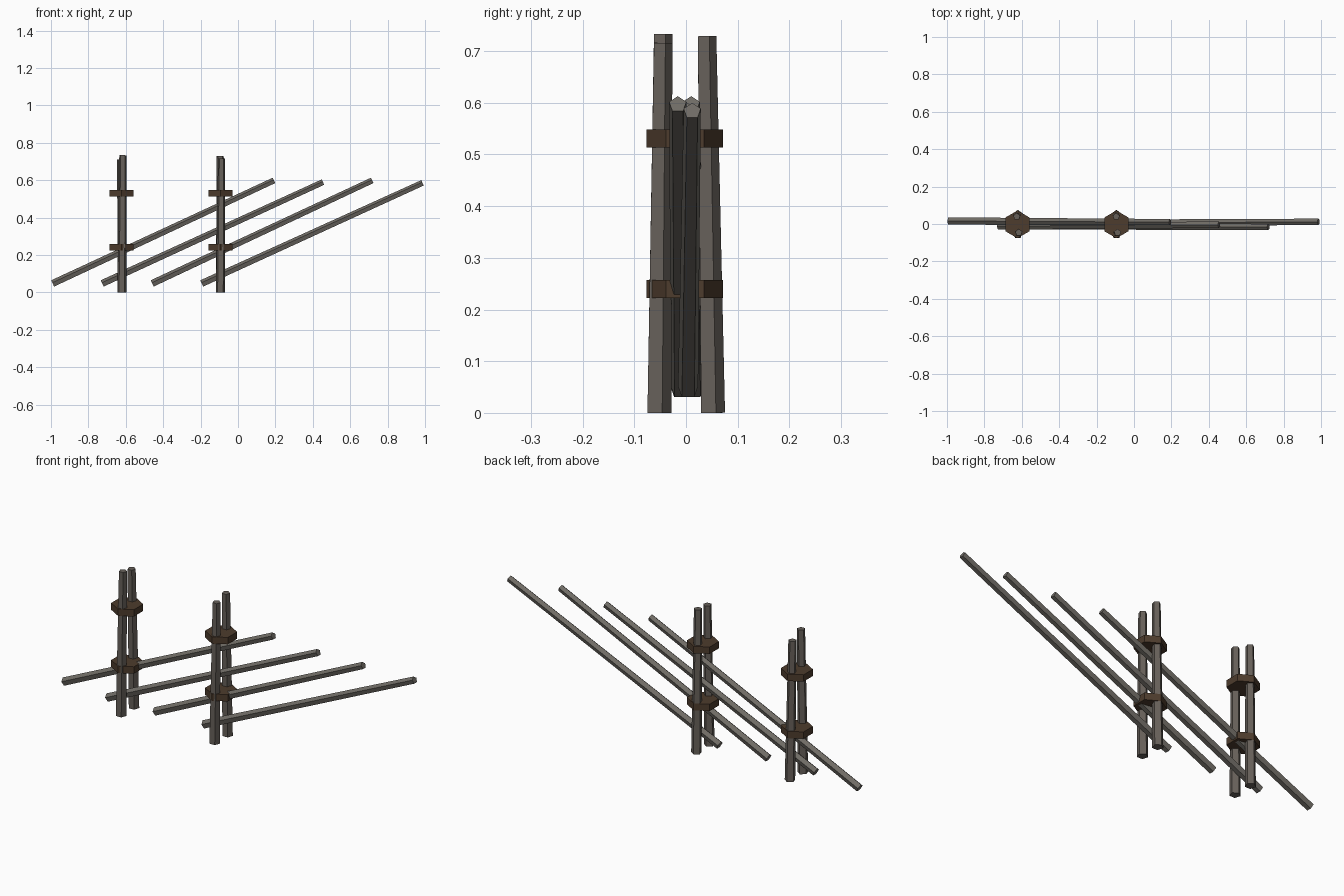
import bpy, bmesh
from mathutils import Vector, Matrix

if "Cube" in bpy.data.objects:
    bpy.data.objects.remove(bpy.data.objects["Cube"])


def material(name, rgb):
    m = bpy.data.materials.new(name)
    m.diffuse_color = (*rgb, 1)
    m.use_nodes = True
    m.node_tree.nodes["Principled BSDF"].inputs["Base Color"].default_value = m.diffuse_color
    return m


POST = material("weathered_wood", (0.135, 0.118, 0.102))
RAIL = material("grey_wood", (0.16, 0.148, 0.13))
TIE = material("dark_binding", (0.075, 0.045, 0.026))


def prism(name, start, end, r1, r2, sides, up, mat):
    """Tapered prism from start to end with one corner pointing towards up."""
    a, b = Vector(start), Vector(end)
    z = (b - a).normalized()
    x = (Vector(up) - z * z.dot(Vector(up))).normalized()
    y = z.cross(x)
    frame = Matrix((x, y, z)).transposed().to_4x4()
    bm = bmesh.new()
    bmesh.ops.create_cone(bm, cap_ends=True, segments=sides,
                          radius1=r1, radius2=r2, depth=(b - a).length)
    # turn so that a corner lies on the local x axis
    v = bm.verts[:][0].co
    angle = Vector((1, 0)).angle_signed(Vector((v.x, v.y)))
    bmesh.ops.rotate(bm, verts=bm.verts, matrix=Matrix.Rotation(angle, 3, 'Z'))
    bmesh.ops.transform(bm, matrix=Matrix.Translation((a + b) / 2) @ frame, verts=bm.verts)
    me = bpy.data.meshes.new(name)
    bm.to_mesh(me)
    bm.free()
    me.materials.append(mat)
    ob = bpy.data.objects.new(name, me)
    bpy.context.collection.objects.link(ob)
    return ob


# paired upright stakes: base x, top x, base y, top y, height
posts = [
    (-0.621, -0.616, -0.054, -0.046, 0.733),
    (-0.621, -0.627, 0.050, 0.039, 0.71),
    (-0.094, -0.088, -0.054, -0.046, 0.716),
    (-0.094, -0.095, 0.050, 0.039, 0.729),
]
for i, (x0, x1, y0, y1, h) in enumerate(posts):
    prism(f"upright_stake_{i + 1}", (x0, y0, 0), (x1, y1, h),
          0.0255, 0.0197, 5, (0, 1, 0), POST)

# hexagonal bindings around each pair
for i, x in enumerate((-0.623, -0.094)):
    for label, z in (("lower", 0.24), ("upper", 0.531)):
        prism(f"{label}_binding_{i + 1}", (x, -0.002, z - 0.0175), (x, -0.002, z + 0.0175),
              0.074, 0.074, 6, (0, 1, 0), TIE)

# slanting rails threaded between the stakes
rails = [
    ((-0.99, 0.016, 0.046), (0.193, 0.010, 0.597)),
    ((-0.725, -0.011, 0.046), (0.455, -0.004, 0.588)),
    ((-0.458, -0.010, 0.046), (0.718, -0.016, 0.597)),
    ((-0.193, 0.004, 0.046), (0.987, 0.012, 0.584)),
]
for i, (a, b) in enumerate(rails):
    prism(f"slanted_rail_{i + 1}", a, b, 0.0205, 0.0175, 5, (0, 0, 1), RAIL)
